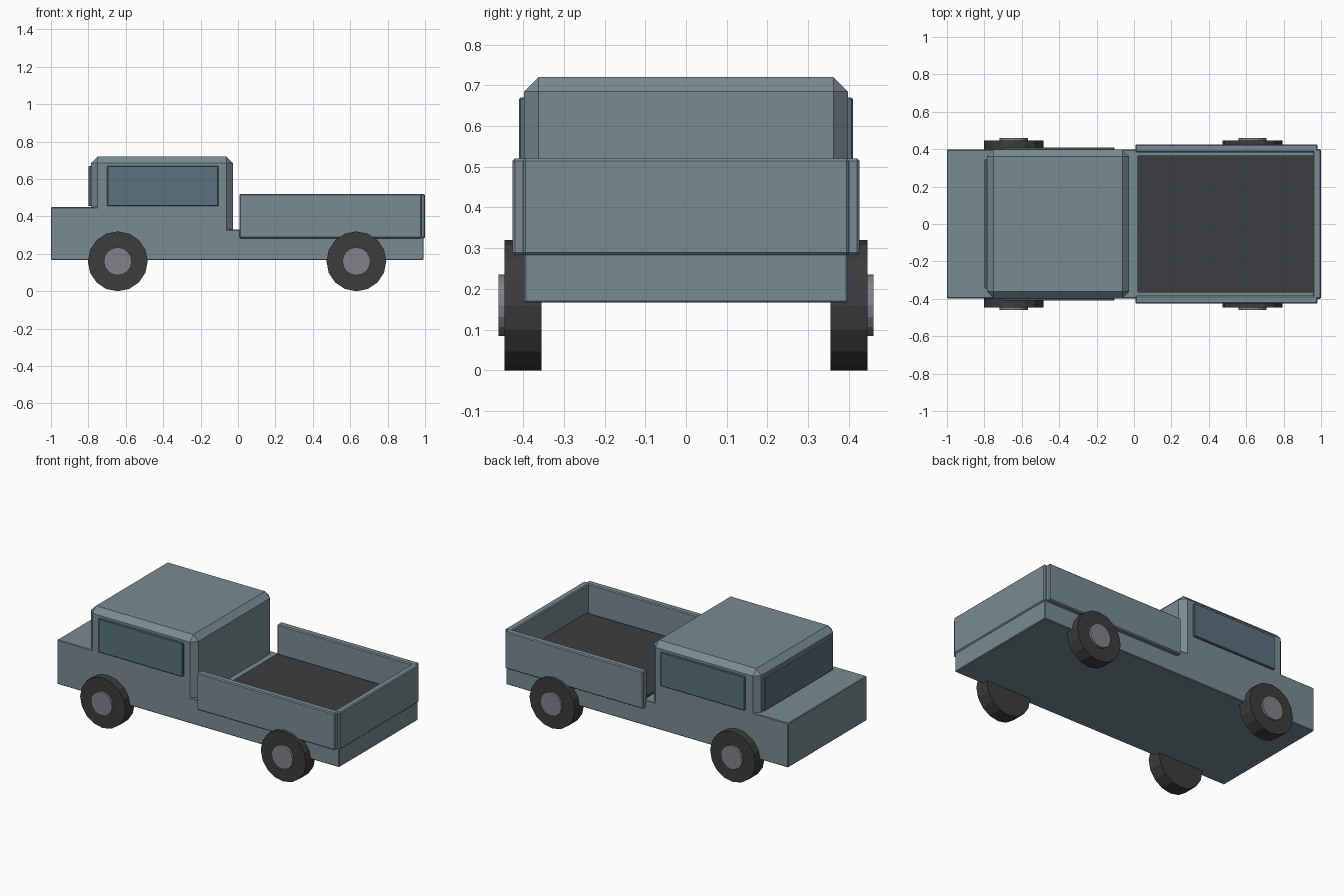
import bpy
import math

if "Cube" in bpy.data.objects:
    bpy.data.objects.remove(bpy.data.objects["Cube"])


def material(name, r, g, b):
    m = bpy.data.materials.new(name)
    m.diffuse_color = (r, g, b, 1)
    m.use_nodes = True
    m.node_tree.nodes["Principled BSDF"].inputs["Base Color"].default_value = m.diffuse_color
    return m


PAINT = material("paint", 0.19, 0.26, 0.29)
GLASS = material("glass", 0.10, 0.17, 0.21)
RUBBER = material("rubber", 0.045, 0.045, 0.048)
METAL = material("metal", 0.22, 0.22, 0.25)
LINER = material("liner", 0.045, 0.048, 0.052)


def box(name, x, y, z, mat, bevel=0.004):
    """Box from (min, max) ranges with a one-step chamfer."""
    center = [(r[0] + r[1]) / 2 for r in (x, y, z)]
    bpy.ops.mesh.primitive_cube_add(size=1, location=center)
    ob = bpy.context.object
    ob.name = name
    ob.scale = [r[1] - r[0] for r in (x, y, z)]
    bpy.ops.object.transform_apply(location=False, rotation=False, scale=True)
    ob.data.materials.append(mat)
    if bevel:
        mod = ob.modifiers.new("chamfer", 'BEVEL')
        mod.width = bevel
        mod.segments = 1
    return ob


def disc(name, x, y0, y1, radius, mat):
    """Sixteen-sided cylinder lying along y."""
    bpy.ops.mesh.primitive_cylinder_add(
        vertices=16, radius=radius, depth=abs(y1 - y0),
        location=(x, (y0 + y1) / 2, 0.16), rotation=(math.pi / 2, 0, 0))
    ob = bpy.context.object
    ob.name = name
    ob.data.materials.append(mat)


# Lower body, hood and cab
W = 0.397
box("chassis", (-1, 0.993), (-W, W), (0.167, 0.33), PAINT)
box("hood", (-1, -0.72), (-W, W), (0.17, 0.45), PAINT)
box("cab", (-0.785, -0.027), (-W, W), (0.29, 0.72), PAINT, 0.035)

# Windows
box("windshield", (-0.8, -0.77), (-0.345, 0.345), (0.455, 0.67), GLASS)

# Cargo bed
box("bed_floor", (0.02, 0.957), (-0.365, 0.365), (0.31, 0.342), LINER, 0)
box("tailgate", (0.957, 1.0), (-0.4, 0.4), (0.283, 0.52), PAINT, 0.006)

# Parts on both sides
for side, s in (("right", -1), ("left", 1)):
    box("side_window_" + side, (-0.7, -0.105), sorted((s * 0.38, s * 0.41)),
        (0.455, 0.67), GLASS)
    box("bed_side_" + side, (0.007, 0.982), sorted((s * 0.383, s * 0.426)),
        (0.283, 0.52), PAINT, 0.006)
    for end, x in (("front", -0.643), ("rear", 0.633)):
        disc(f"tyre_{end}_{side}", x, s * 0.354, s * 0.446, 0.16, RUBBER)
        disc(f"hub_{end}_{side}", x, s * 0.36, s * 0.46, 0.075, METAL)
